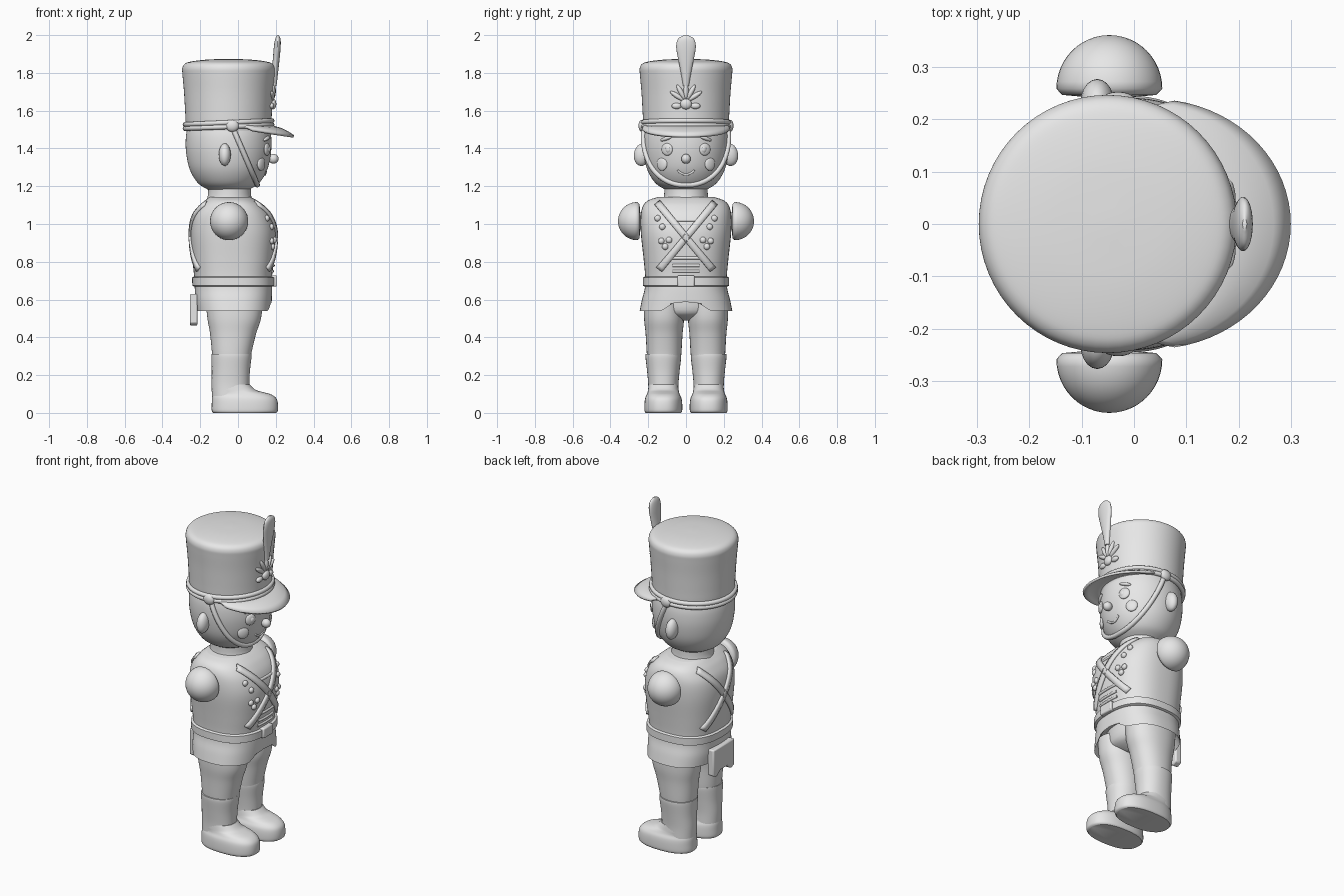
import bpy, bmesh, math
from mathutils import Matrix, Vector

if "Cube" in bpy.data.objects:
    bpy.data.objects.remove(bpy.data.objects["Cube"])

grey = bpy.data.materials.new("plain grey")
grey.diffuse_color = (0.8, 0.8, 0.8, 1)
grey.use_nodes = True
grey.node_tree.nodes["Principled BSDF"].inputs["Base Color"].default_value = grey.diffuse_color


def add(name, bm, angle=40):
    bmesh.ops.recalc_face_normals(bm, faces=bm.faces[:])
    me = bpy.data.meshes.new(name)
    bm.to_mesh(me)
    bm.free()
    me.shade_smooth()
    me.set_sharp_from_angle(angle=math.radians(angle))
    me.materials.append(grey)
    ob = bpy.data.objects.new(name, me)
    bpy.context.collection.objects.link(ob)
    return ob


def smooth(secs, steps=5):
    """Catmull-Rom refinement of a list of tuples."""
    out, n = [], len(secs)
    for i in range(n - 1):
        a, b, c, d = (secs[max(0, min(n - 1, k))] for k in (i - 1, i, i + 1, i + 2))
        for j in range(steps):
            t = j / steps
            out.append(tuple(0.5 * (2 * q + (r - p) * t + (2 * p - 5 * q + 4 * r - s) * t * t
                                    + (3 * q - p - 3 * r + s) * t ** 3)
                             for p, q, r, s in zip(a, b, c, d)))
    return out + [secs[-1]]


def spow(v, e):
    return math.copysign(abs(v) ** e, v)


def loft(name, secs, cy=0, n=2.0, seg=48, edit=None, angle=40):
    """Stack superellipse rings given as (z, centre x, half x, half y)."""
    bm = bmesh.new()
    rings = []
    for z, cx, rx, ry in secs:
        ring = []
        for k in range(seg):
            a = 2 * math.pi * k / seg
            ring.append(bm.verts.new((cx + rx * spow(math.cos(a), 2 / n),
                                      cy + ry * spow(math.sin(a), 2 / n), z)))
        rings.append(ring)
    for r0, r1 in zip(rings, rings[1:]):
        for k in range(seg):
            bm.faces.new((r0[k], r0[(k + 1) % seg], r1[(k + 1) % seg], r1[k]))
    bm.faces.new(rings[0][::-1])
    bm.faces.new(rings[-1])
    if edit:
        for v in bm.verts:
            edit(v)
    return add(name, bm, angle)


def section(samples, z):
    for a, b in zip(samples, samples[1:]):
        if min(a[0], b[0]) <= z <= max(a[0], b[0]):
            t = (z - a[0]) / ((b[0] - a[0]) or 1)
            return [p + (q - p) * t for p, q in zip(a, b)]
    return samples[0] if z < samples[0][0] else samples[-1]


def surface_x(samples, y, z, n=2.0, side=1):
    _, cx, rx, ry = section(samples, z)
    return cx + side * rx * max(0, 1 - min(1, abs(y) / ry) ** n) ** (1 / n)


def blob(name, loc, size, rot=None):
    bm = bmesh.new()
    m = Matrix.Translation(loc) @ (rot or Matrix()) @ Matrix.Diagonal((*size, 1))
    bmesh.ops.create_uvsphere(bm, u_segments=20, v_segments=12, radius=1, matrix=m)
    return add(name, bm)


def tube(name, pts, r, closed=False):
    cu = bpy.data.curves.new(name, 'CURVE')
    cu.dimensions = '3D'
    cu.bevel_depth = r
    cu.bevel_resolution = 3
    cu.use_fill_caps = True
    sp = cu.splines.new('POLY')
    sp.points.add(len(pts) - 1)
    for p, c in zip(sp.points, pts):
        p.co = (*c, 1)
    sp.use_cyclic_u = closed
    cu.materials.append(grey)
    ob = bpy.data.objects.new(name, cu)
    bpy.context.collection.objects.link(ob)
    bpy.ops.object.select_all(action='DESELECT')
    ob.select_set(True)
    bpy.context.view_layer.objects.active = ob
    bpy.ops.object.convert(target='MESH')


def sheet(name, rows, thick):
    bm = bmesh.new()
    vs = [[bm.verts.new(p) for p in row] for row in rows]
    for a, b in zip(vs, vs[1:]):
        for k in range(len(a) - 1):
            bm.faces.new((a[k], a[k + 1], b[k + 1], b[k]))
    ob = add(name, bm)
    mod = ob.modifiers.new("thickness", 'SOLIDIFY')
    mod.thickness = thick
    mod.offset = 0


# Hat, its cord and the peak
hat = smooth([(z, -0.05, r, r) for z, r in
              [(1.47, .215), (1.53, .226), (1.6, .23), (1.7, .236), (1.79, .244), (1.825, .245),
               (1.848, .232), (1.86, .2), (1.87, .12), (1.874, .02)]])
loft("hat", hat, seg=64)
ring = [2 * math.pi * k / 64 for k in range(64)]
for dz in (0, .022):
    tube("hat_cord", [(-.05 + .23 * math.cos(a), .23 * math.sin(a), 1.515 + dz + .01 * math.cos(a))
                      for a in ring], .013, True)
rows = []
for k in range(33):
    a = math.radians(-82 + 164 * k / 32)
    c, s = math.cos(a), math.sin(a)
    p, q = Vector((-.05 + .215 * c, .215 * s, 1.515)), Vector((.04 + .255 * c, .232 * s, 1.5 - .037 * c))
    rows.append([p.lerp(q, t) + Vector((0, 0, .012 * math.sin(math.pi * t))) for t in (0, .25, .5, .75, 1)])
sheet("hat_peak", rows, .014)

# Plume and leafy hat badge
loft("plume", smooth([(1.73, .19, .014, .015), (1.8, .195, .017, .027), (1.88, .203, .018, .043),
                      (1.94, .208, .018, .052), (1.98, .211, .014, .042), (2.0, .211, .004, .01)]), seg=24)
for k in range(-2, 3):
    a = k * .5
    y, z = .055 * math.sin(a), 1.645 + .06 * math.cos(a)
    blob("badge_leaf", (surface_x(hat, y, z), y, z), (.014, .013, .045), Matrix.Rotation(-a, 4, 'X'))
blob("badge_centre", (.185, 0, 1.635), (.018, .03, .028))
for s in (-1, 1):
    blob("badge_scroll", (.178, s * .05, 1.625), (.014, .026, .016))

# Head, ears and face
head = smooth([(z, -0.05, r, r) for z, r in
               [(1.165, .07), (1.185, .115), (1.22, .165), (1.29, .206), (1.38, .225),
                (1.46, .226), (1.52, .215)]])
loft("head", head, seg=64)


def on_face(name, y, z, size, out=0, roll=0):
    x = surface_x(head, y, z) + out
    blob(name, (x, y, z), size, Matrix.Rotation(math.atan2(y, x + .05), 4, 'Z') @ Matrix.Rotation(roll, 4, 'X'))


on_face("nose", 0, 1.345, (.027, .025, .026), .018)
tube("mouth", [(surface_x(head, y, z), y, z) for y, z in
               [(.045 * t / 6, 1.262 + .022 * (t / 6) ** 2) for t in range(-6, 7)]], .006)
for s in (-1, 1):
    blob("ear", (-.07, s * .232, 1.367), (.032, .044, .06), Matrix.Rotation(.15 * s, 4, 'X'))
    on_face("eye", s * .1, 1.395, (.012, .032, .033))
    on_face("pupil", s * .095, 1.395, (.01, .015, .018), .006)
    on_face("cheek", s * .127, 1.318, (.012, .033, .036))
    on_face("eyebrow", s * .105, 1.452, (.012, .036, .01), 0, -s * .3)
    blob("strap_button", (-.03, s * .232, 1.52), (.035, .02, .032))

# Chin strap following the head
half = []
for k in range(25):
    z = 1.515 - .308 * math.sin(math.pi / 2 * k / 24)
    x = -.03 + (1.515 - z) * .43
    r = section(head, z)[2] + .004
    half.append((x, math.sqrt(max(0, r * r - (x + .05) ** 2)), z))
half[-1] = (half[-1][0], 0, half[-1][2])
tube("chin_strap", half + [(x, -y, z) for x, y, z in half[-2::-1]], .014)

# Collar and coat
loft("collar", smooth([(1.1, -.045, .13, .125), (1.14, -.045, .117, .117), (1.17, -.045, .113, .115),
                       (1.2, -.045, .113, .115)]))
coat = smooth([(.54, -.022, .198, .245), (.6, -.024, .203, .233), (.66, -.024, .205, .218),
               (.72, -.026, .206, .216), (.82, -.025, .217, .225), (.95, -.025, .225, .239),
               (1.04, -.03, .208, .24), (1.095, -.033, .172, .228), (1.125, -.037, .137, .2),
               (1.142, -.042, .11, .15)])


def lift_front(v):
    if v.co.z < .58 and v.co.x > 0:
        v.co.z += .085 * max(0, 1 - abs(v.co.y) / .13) * (.58 - v.co.z) / .04


loft("coat", [(.62, -.022, .17, .2)] + coat, n=2.5, seg=72, edit=lift_front)

# Belt and buckle
loft("belt", [(z, *(section(coat, z)[1:2]), section(coat, z)[2] + d, section(coat, z)[3] + d)
              for z, d in [(.668, 0), (.674, .012), (.716, .012), (.722, 0)]], n=2.5, seg=72)


def plate(name, outline, x0, x1):
    bm = bmesh.new()
    f = bm.faces.new([bm.verts.new((x0, y, z)) for y, z in outline])
    ext = bmesh.ops.extrude_face_region(bm, geom=[f])
    bmesh.ops.translate(bm, vec=(x1 - x0, 0, 0),
                        verts=[g for g in ext['geom'] if isinstance(g, bmesh.types.BMVert)])
    ob = add(name, bm)
    mod = ob.modifiers.new("soft_edges", 'BEVEL')
    mod.width, mod.segments = .007, 2


plate("buckle", [(-.045, .668), (.045, .668), (.045, .728), (-.045, .728)], .17, .205)
plate("back_pouch", [(-.1, .63), (.1, .63), (.1, .475), (.07, .46), (.03, .49), (-.03, .49),
                     (-.07, .46), (-.1, .475)], -.255, -.215)


# Crossed chest and back straps
def ribbon(name, p, q, w, side):
    d = Vector((q[0] - p[0], q[1] - p[1])).normalized()
    rows = []
    for k in range(25):
        t = k / 24
        y, z = p[0] + (q[0] - p[0]) * t, p[1] + (q[1] - p[1]) * t
        row = []
        for o in (-.5, 0, .5):
            yy, zz = y - d.y * w * o, z + d.x * w * o
            row.append((surface_x(coat, yy, zz, 2.5, side) + side * .004, yy, zz))
        rows.append(row)
    sheet(name, rows, .016)


for s in (-1, 1):
    ribbon("chest_strap", (s * .15, 1.11), (-s * .14, .76), .036, 1)
    ribbon("back_strap", (s * .14, 1.11), (-s * .14, .76), .036, -1)
    # Coat buttons and cord loops
    for y, z in [(.15, 1.03), (.125, .985), (.13, .91), (.09, .915), (.11, .88)]:
        blob("coat_button", (surface_x(coat, y, z, 2.5), s * y, z), (.014, .017, .017))
for z in (.75, .78, .82, 1.02):
    tube("coat_cord", [(surface_x(coat, y, z, 2.5), y, z) for y in (-.07, -.035, 0, .035, .07)], .008)

# Arm stumps, trousers and boots
loft("hips", smooth([(.49, -.02, .06, .04), (.53, -.02, .135, .17), (.62, -.022, .15, .2)]))
for s in (-1, 1):
    bm = bmesh.new()
    prof = [(0, .238)] + [(.101 * math.cos(a), .258 + .102 * math.sin(a))
                          for a in [math.pi / 2 * k / 12 for k in range(13)]]
    prof.insert(1, (.09, .246))
    vs = [bm.verts.new((-.047 + r, s * y, 1.015)) for r, y in prof]
    es = [bm.edges.new(e) for e in zip(vs, vs[1:])]
    bmesh.ops.spin(bm, geom=vs + es, cent=(-.047, 0, 1.015), axis=(0, 1, 0), angle=2 * math.pi, steps=40)
    bmesh.ops.remove_doubles(bm, verts=bm.verts[:], dist=.0005)
    add("arm_stump", bm, 50)
    loft("trouser_leg", smooth([(.28, -.033, .1, .088), (.32, -.033, .105, .092), (.42, -.026, .122, .098),
                                (.5, -.02, .142, .106), (.6, -.02, .152, .107)]), cy=s * .116, n=2.2)
    loft("boot", smooth([(.09, -.04, .098, .08), (.15, -.04, .1, .08), (.22, -.038, .101, .086),
                         (.29, -.035, .106, .094), (.312, -.035, .106, .094)]), cy=s * .12, n=2.2)
    loft("boot_foot", smooth([(0, .035, .166, .094), (.012, .036, .175, .1), (.05, .036, .175, .1),
                              (.078, .032, .17, .096), (.098, .02, .155, .087), (.11, -.002, .135, .083),
                              (.122, -.022, .115, .081), (.15, -.038, .1, .078)]), cy=s * .12, n=2.4)
